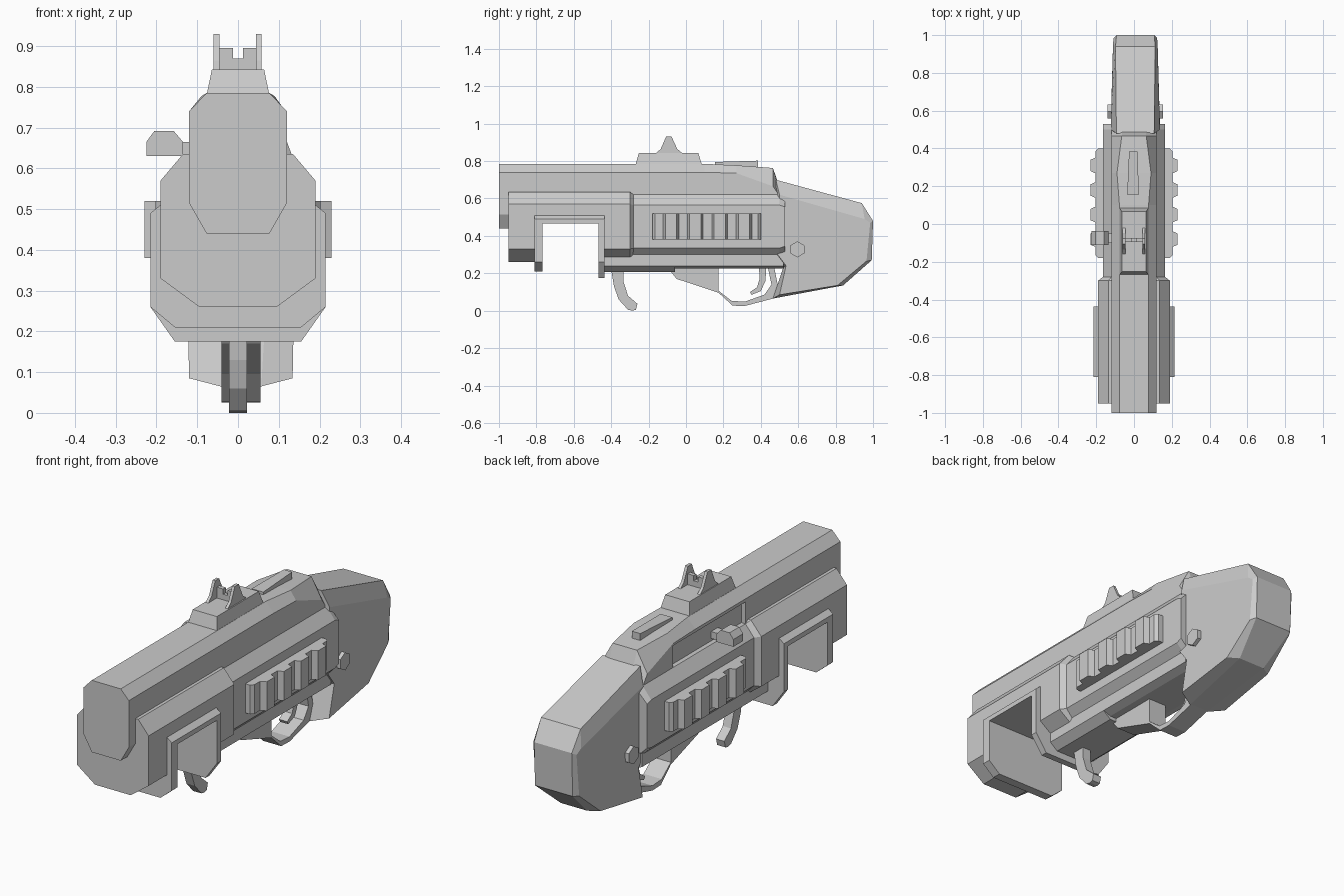
import bpy, bmesh, math
from mathutils import Vector

if "Cube" in bpy.data.objects:
    bpy.data.objects.remove(bpy.data.objects["Cube"])


def loft(name, rings):
    """Skin a list of equal-length rings and cap both ends."""
    bm = bmesh.new()
    vs = [[bm.verts.new(p) for p in r] for r in rings]
    n = len(rings[0])
    for a, b in zip(vs, vs[1:]):
        for i in range(n):
            bm.faces.new((a[i], a[(i + 1) % n], b[(i + 1) % n], b[i]))
    bm.faces.new(vs[0])
    bm.faces.new(vs[-1])
    bmesh.ops.recalc_face_normals(bm, faces=bm.faces)
    me = bpy.data.meshes.new(name)
    bm.to_mesh(me)
    bm.free()
    ob = bpy.data.objects.new(name, me)
    bpy.context.collection.objects.link(ob)
    return ob


def sym(half):
    """Close a right-hand half profile (x, z) by mirroring it."""
    return half + [(-x, z) for x, z in reversed(half)]


def along_y(name, half, stations):
    """Symmetric x-z section swept along y."""
    return loft(name, [[(x, y, z) for x, z in sym(half)] for y in stations])


def across_x(name, prof, x0, x1):
    """y-z side profile extruded across x."""
    return loft(name, [[(x, y, z) for y, z in prof] for x in (x0, x1)])


def box(name, x0, x1, y0, y1, z0, z1):
    return across_x(name, [(y0, z0), (y1, z0), (y1, z1), (y0, z1)], x0, x1)


def cut(target, cutter):
    mod = target.modifiers.new("cut", 'BOOLEAN')
    mod.operation = 'DIFFERENCE'
    mod.solver = 'EXACT'
    mod.object = cutter
    bpy.context.view_layer.objects.active = target
    bpy.ops.object.modifier_apply(modifier=mod.name)


# Barrel housing, dropping away at the rear
barrel_sections = [
    (-1.0, [(.077, .785), (.12, .74), (.12, .515), (.077, .44)]),
    (.10, [(.077, .785), (.12, .74), (.12, .515), (.077, .44)]),
    (.27, [(.09, .777), (.12, .735), (.12, .515), (.077, .44)]),
    (.465, [(.065, .763), (.12, .665), (.12, .515), (.077, .44)]),
    (.51, [(.06, .63), (.12, .60), (.12, .515), (.077, .44)]),
]
barrel = loft("barrel_housing",
              [[(x, y, z) for x, z in sym(h)] for y, h in barrel_sections])

# Fore-end, tapering into the receiver
fore_big = [(.135, .635), (.19, .57), (.19, .33), (.095, .26)]
fore_small = [(.12, .62), (.165, .565), (.165, .335), (.09, .27)]
fore = loft("fore_end", [[(x, y, z) for x, z in sym(h)] for y, h in
                         ((-.95, fore_big), (-.30, fore_big), (-.28, fore_small))])

# Magazine opening and side ejection recess
slot = box("slot_cutter", -.4, .4, -.775, -.46, 0, .48)
recess = box("recess_cutter", -.2, -.098, -.28, .27, .56, .725)
for c in (slot, recess):
    c.hide_render = True
cut(barrel, slot)
cut(fore, slot)
cut(barrel, recess)
for c in (slot, recess):
    bpy.data.objects.remove(c)

# Flange framing the magazine opening
for label, y0, y1, low in (("front", -.81, -.767, .21), ("rear", -.468, -.436, .175)):
    along_y("magazine_flange_" + label,
            [(.19, .51), (.215, .49), (.215, .26), (.155, low)], (y0, y1))
along_y("magazine_flange_top", [(.19, .51), (.215, .49), (.215, .467)], (-.80, -.44))

# Receiver with bevelled rear, and lower receiver
rec_tail = [(.12, .60), (.165, .555), (.165, .345), (.13, .31)]
rec_main = [(.12, .62), (.165, .565), (.165, .335), (.13, .30)]
loft("receiver", [[(x, y, z) for x, z in sym(h)] for y, h in
                  ((-.29, rec_main), (.50, rec_main), (.53, rec_tail))])
along_y("lower_receiver", [(.13, .32), (.13, .24), (.09, .208)], (-.45, -.06))
along_y("lower_receiver_rear", [(.13, .32), (.13, .24), (.09, .225)], (-.06, .52))

# Stock grip: full profile in the middle, inset profile on the flanks
OFF = .007
mid = [(.48, .70), (.94, .575), (1.0, .48), (.993, .27), (.84, .135),
       (.465, .065), (.52, .23), (.48, .30)]
mid_w = [.10, .105, .10, .10, .07, .05, .06, .10]
side = [(.50, .62), (.955, .49), (.985, .47), (.965, .265), (.81, .135),
        (.50, .085), (.535, .24), (.49, .30)]
side_w = [.13, .118, .115, .115, .12, .127, .13, .13]


def grip_ring(prof, widths, s):
    return [(OFF + s * w, y, z) for (y, z), w in zip(prof, widths)]


loft("stock_grip", [grip_ring(side, side_w, -1), grip_ring(mid, mid_w, -1),
                    grip_ring(mid, mid_w, 1), grip_ring(side, side_w, 1)])

# Hexagonal cross pin through the grip
pin = [(.595 + .043 * math.cos(math.radians(30 + 60 * k)),
        .328 + .043 * math.sin(math.radians(30 + 60 * k))) for k in range(6)]
across_x("grip_pin", pin, OFF - .146, OFF + .146)

# Trigger guard, trigger and forward hook
guard = [(-.08, .23), (-.078, .205), (-.05, .17), (.174, .096), (.249, .027),
         (.313, .025), (.47, .066), (.49, .14), (.47, .24), (.436, .24),
         (.457, .139), (.42, .086), (.313, .048), (.243, .053), (.174, .107),
         (.174, .23)]
across_x("trigger_guard", guard, OFF - .048, OFF + .048)
across_x("trigger", [(.39, .25), (.43, .25), (.425, .16), (.40, .105), (.35, .085),
                     (.342, .10), (.38, .125), (.393, .17)], -.022, .022)
across_x("forward_hook", [(-.40, .22), (-.335, .22), (-.334, .155), (-.31, .08),
                          (-.26, .037), (-.268, .005), (-.285, 0), (-.31, .005),
                          (-.36, .06), (-.385, .13)], -.022, .022)

# Ribbed side rails: plan outline with four trapezoid teeth
plan = [(.15, -.18), (.19, -.18), (.203, -.165)]
for c in (-.08, .05, .18, .31):
    plan += [(.203, c - .042), (.23, c - .03), (.23, c + .03), (.203, c + .042)]
plan += [(.203, .385), (.19, .40), (.15, .40)]
for label, s in (("right", 1), ("left", -1)):
    loft("ribbed_rail_" + label, [[(s * x, y, z) for x, y in plan] for z in (.38, .52)])

# Sight base, notch plate and two ears
loft("sight_base", [
    [(-.077, -.27, .78), (.077, -.27, .78), (.077, .085, .78), (-.077, .085, .78)],
    [(-.064, -.252, .843), (.064, -.252, .843), (.064, .066, .843), (-.064, .066, .843)]])
along_y("notch_plate", [(.012, .87), (.012, .895), (.048, .895), (.048, .835)],
        (-.095, -.075))
ear = [(-.165, .838), (-.135, .865), (-.107, .93), (-.077, .93), (-.047, .865), (-.015, .838)]
for label, x in (("left", -.053), ("right", .051)):
    across_x("sight_ear_" + label, ear, x - .007, x + .007)

# Tapered key on the rear top
loft("top_key", [[(-.036, .155, z0), (.026, .155, z0), (.018, .385, z1), (-.026, .385, z1)]
                 for z0, z1 in ((.76, .75), (.795, .802))])

# Charging handle on the left: knob and stem
knob = [(-.225, .63), (-.225, .665), (-.205, .692), (-.158, .692), (-.135, .665), (-.135, .63)]
loft("charging_knob", [[(x, y, z) for x, z in knob] for y in (-.112, -.038)])
box("charging_stem", -.15, -.09, -.10, -.05, .632, .665)
